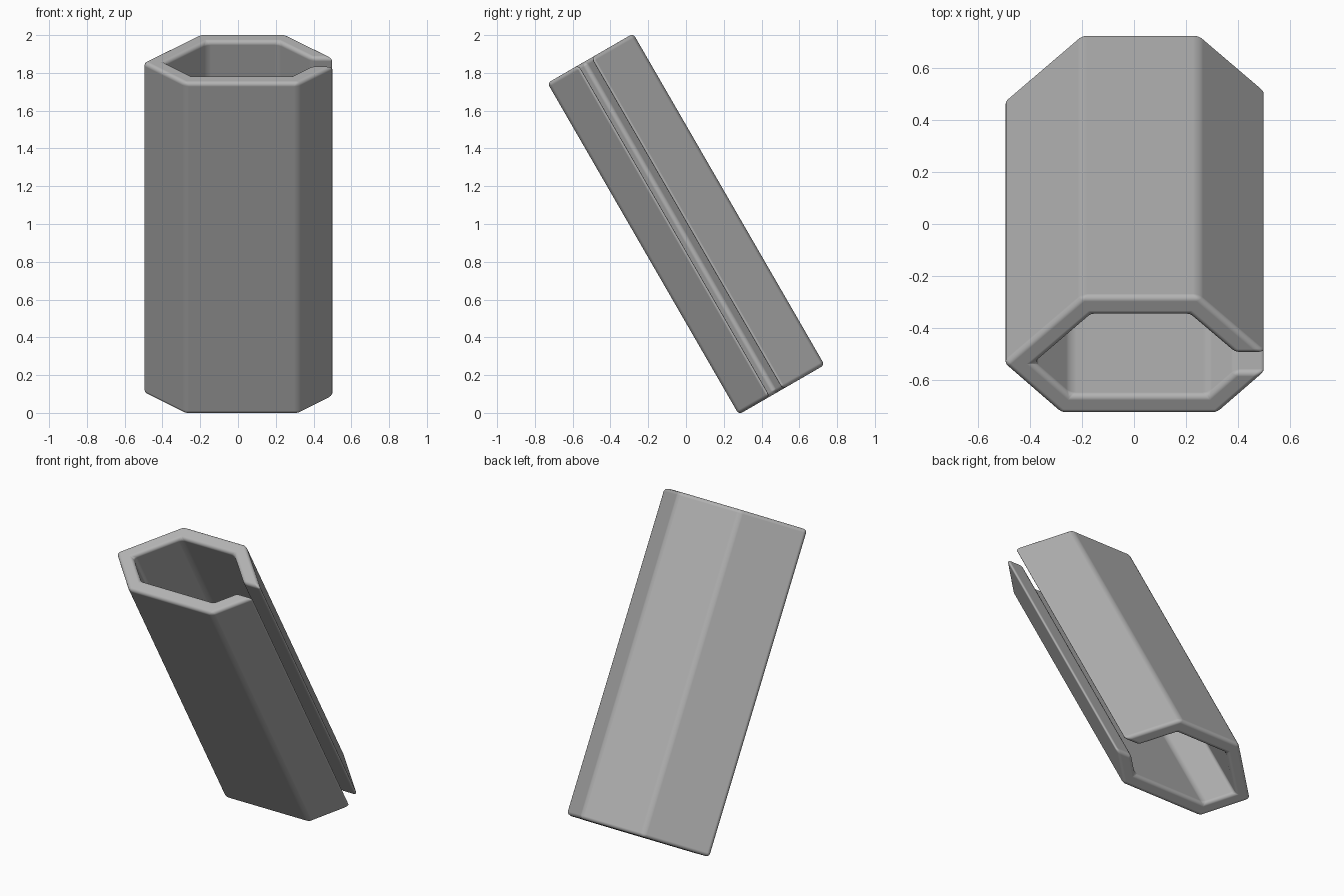
import bpy, bmesh, math
from mathutils import Matrix, Vector

cube = bpy.data.objects.get("Cube")
if cube:
    bpy.data.objects.remove(cube, do_unlink=True)

LENGTH, WALL, ROUND = 2.026, 0.085, 0.022
TILT = math.radians(30)

# Grey material
grey = bpy.data.materials.new("plain_grey")
grey.use_nodes = True
colour = (0.45, 0.45, 0.45, 1)
grey.diffuse_color = colour
grey.node_tree.nodes["Principled BSDF"].inputs["Base Color"].default_value = colour

# Outer line of the flattened hexagon, from the upper to the lower slot lip
outer = [Vector(p) for p in ((0.51, 0.006), (0.25, 0.262), (-0.2, 0.262),
                             (-0.504, -0.038), (-0.28, -0.262),
                             (0.32, -0.262), (0.51, -0.072))]


def inward(a, b):
    d = (b - a).normalized()
    return Vector((-d.y, d.x))


# Inner line: mitred corners, lips cut level across the wall
inner = []
for i in range(1, len(outer) - 1):
    n1 = inward(outer[i - 1], outer[i])
    n2 = inward(outer[i], outer[i + 1])
    inner.append(outer[i] + (n1 + n2) * WALL / (1 + n1.dot(n2)))
lip = Vector((WALL * math.sqrt(2), 0))
inner = [outer[0] - lip] + inner + [outer[-1] - lip]

# Slotted tube: extrude the closed wall profile along its axis
bm = bmesh.new()
ring = [bm.verts.new((p.x, p.y, -LENGTH / 2)) for p in outer + inner[::-1]]
base = bm.faces.new(ring)
top = bmesh.ops.extrude_face_region(bm, geom=[base], use_keep_orig=True)["geom"]
bmesh.ops.translate(bm, vec=(0, 0, LENGTH),
                    verts=[v for v in top if isinstance(v, bmesh.types.BMVert)])
bmesh.ops.recalc_face_normals(bm, faces=bm.faces)

# Lean the tube forward and set it on the ground
bm.transform(Matrix.Translation((0, 0, 1)) @ Matrix.Rotation(TILT, 4, "X"))
mesh = bpy.data.meshes.new("slotted_tube")
bm.to_mesh(mesh)
bm.free()
mesh.materials.append(grey)
tube = bpy.data.objects.new("slotted_tube", mesh)
bpy.context.collection.objects.link(tube)

# Rounded edges with smooth shading
bevel = tube.modifiers.new("rounded_edges", "BEVEL")
bevel.width = ROUND
bevel.segments = 4
bevel.limit_method = "ANGLE"
bevel.angle_limit = math.radians(30)
bevel.harden_normals = True
for poly in mesh.polygons:
    poly.use_smooth = True
